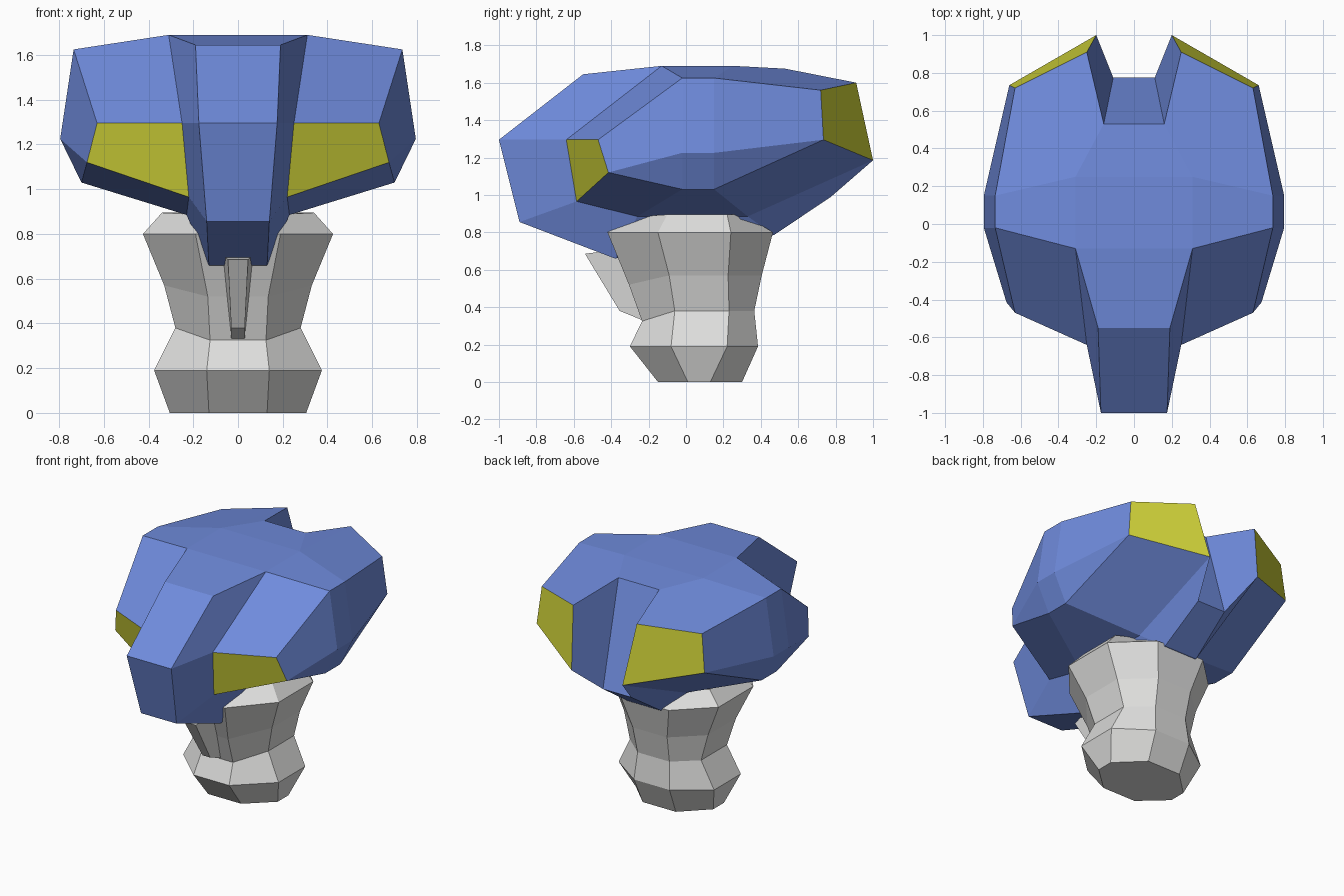
import bpy
import bmesh

cube = bpy.data.objects.get("Cube")
if cube:
    bpy.data.objects.remove(cube, do_unlink=True)


def make_material(name, colour):
    mat = bpy.data.materials.new(name)
    mat.use_nodes = True
    mat.diffuse_color = (*colour, 1)
    mat.node_tree.nodes["Principled BSDF"].inputs["Base Color"].default_value = (*colour, 1)
    return mat


blue = make_material("shell blue", (0.16, 0.26, 0.72))
yellow = make_material("light yellow", (0.62, 0.64, 0.04))
grey = make_material("neck grey", (0.73, 0.73, 0.72))


def finish(bm, name, materials):
    """Turn a bmesh into a flat shaded object."""
    bmesh.ops.recalc_face_normals(bm, faces=bm.faces)
    mesh = bpy.data.meshes.new(name)
    bm.to_mesh(mesh)
    bm.free()
    for mat in materials:
        mesh.materials.append(mat)
    obj = bpy.data.objects.new(name, mesh)
    bpy.context.collection.objects.link(obj)
    return obj


# Head: side outlines running front, under, back and over, from the middle outwards
spine = [(.19, -.55, 1.645), (.175, -1, 1.295), (.14, -.89, .855), (.13, -.38, .66),
         (.13, .47, .785), (.11, .775, .99), (.16, .53, 1.675)]
inner = [(.31, -.13, 1.69), (.25, -.64, 1.295), (.22, -.585, .965), (.23, -.26, .885),
         (.23, .33, .885), (.2, 1, 1.185), (.25, .91, 1.6), (.31, .25, 1.69)]
outer = [(.735, -.02, 1.625), (.63, -.47, 1.295), (.675, -.415, 1.12), (.7, -.02, 1.03),
         (.7, .15, 1.03), (.66, .735, 1.295), (.63, .72, 1.56), (.735, .15, 1.625)]
widest = [(.795, -.02, 1.225), (.795, .15, 1.225)]
LIGHT_PANELS = (1, 5)

bm = bmesh.new()
sides = []
for sign in (1, -1):
    S, I, O, W = [[bm.verts.new((sign * x, y, z)) for x, y, z in loop]
                  for loop in (spine, inner, outer, widest)]
    sides.append((S, I))
    # channel walls beside the front prong and the rear notch
    for a in range(len(S) - 1):
        bm.faces.new((S[a], S[a + 1], I[a + 1], I[a]))
    bm.faces.new((S[6], I[6], I[7]))
    # side pod, with the front and rear lights
    for a in range(len(I)):
        b = (a + 1) % len(I)
        face = bm.faces.new((I[a], I[b], O[b], O[a]))
        face.material_index = int(a in LIGHT_PANELS)
    # outer flank
    for loop in ((W[0], O[0], O[1], O[2]), (W[0], O[2], O[3]),
                 (W[1], O[7], O[6], O[5]), (W[1], O[5], O[4]),
                 (W[0], W[1], O[7], O[0]), (W[0], W[1], O[4], O[3])):
        bm.faces.new(loop)

# middle band joining both halves
(S, I), (T, J) = sides
for a in range(len(S) - 1):
    bm.faces.new((S[a], S[a + 1], T[a + 1], T[a]))
bm.faces.new((S[6], I[7], J[7], T[6]))
bm.faces.new((I[7], I[0], J[0], J[7]))
bm.faces.new((I[0], S[0], T[0], J[0]))
finish(bm, "head_shell", [blue, yellow])

# Neck: stacked eight sided rings
# front z, z, half width, half width of front edge, then four y stations
rings = [(0, 0, .305, .13, -.15, .01, .13, .3),
         (.19, .19, .375, .14, -.3, -.08, .22, .385),
         (.325, .38, .28, .125, -.235, -.06, .23, .365),
         (.52, .57, .33, .135, -.305, -.09, .225, .405),
         (.8, .8, .425, .19, -.42, -.15, .24, .465),
         (.885, .895, .34, .15, -.25, -.1, .22, .31)]
bm = bmesh.new()
previous = None
for zf, z, wide, narrow, y0, y1, y2, y3 in rings:
    half = [(narrow, y0, zf), (wide, y1, z), (wide, y2, z), (narrow, y3, z)]
    points = half + [(-x, y, h) for x, y, h in reversed(half)]
    ring = [bm.verts.new(p) for p in points]
    if previous:
        for a in range(8):
            b = (a + 1) % 8
            bm.faces.new((previous[a], previous[b], ring[b], ring[a]))
    else:
        bm.faces.new(ring)
    previous = ring
bm.faces.new(previous)
finish(bm, "neck", [grey])

# Small tapered fin on the front of the neck
bm = bmesh.new()
fin = [(.045, -.54, .685), (.03, -.355, .38), (.03, -.22, .325), (.07, -.36, .71)]
left, right = [[bm.verts.new((s * x, y, z)) for x, y, z in fin] for s in (1, -1)]
bm.faces.new(left)
bm.faces.new(right)
for a in range(4):
    b = (a + 1) % 4
    bm.faces.new((left[a], left[b], right[b], right[a]))
finish(bm, "neck_fin", [grey])
